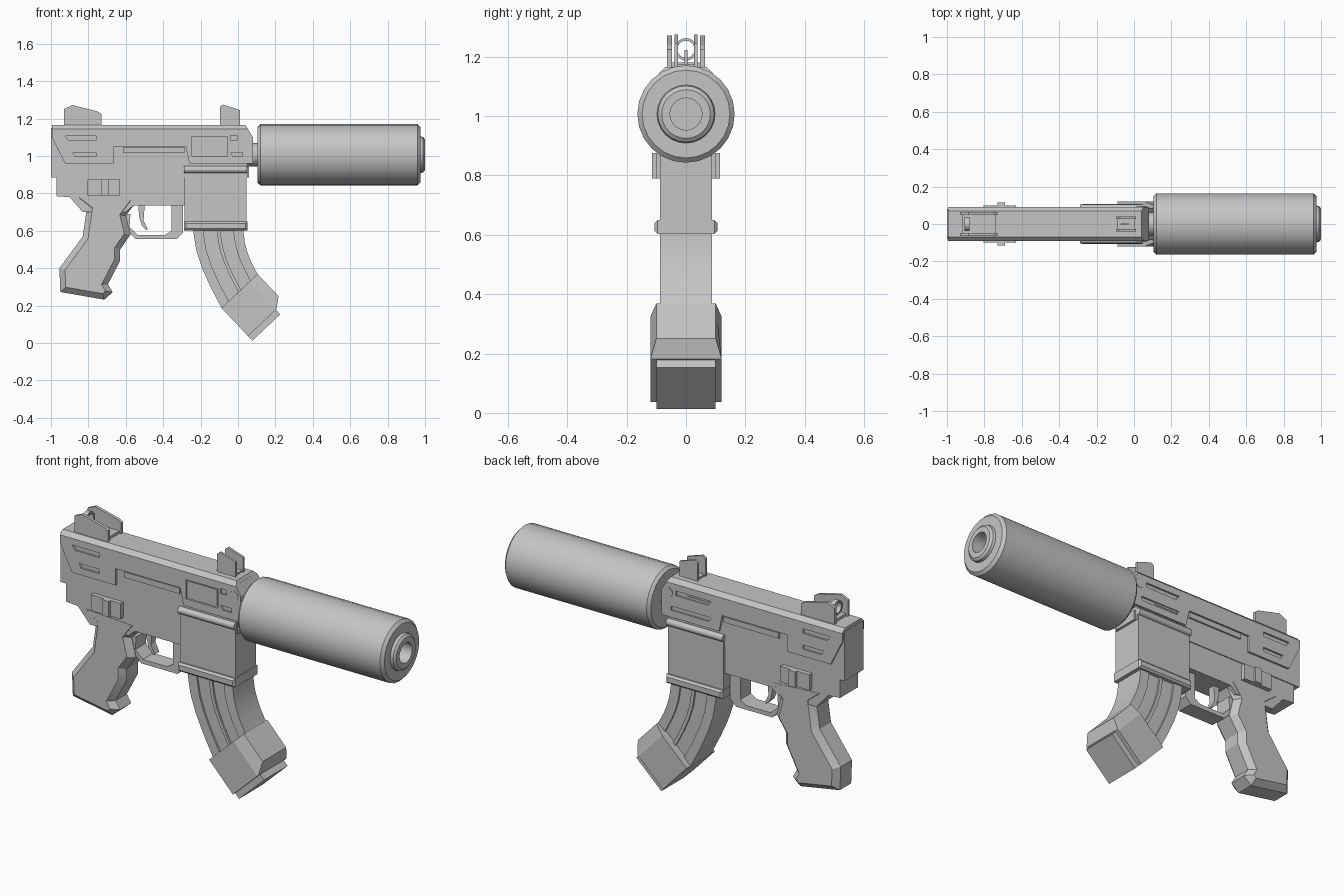
import bpy, bmesh, math
from mathutils import Vector, Matrix

if "Cube" in bpy.data.objects:
    bpy.data.objects.remove(bpy.data.objects["Cube"])

grey = bpy.data.materials.new("metal_grey")
grey.use_nodes = True
colour = (0.56, 0.56, 0.56, 1)
grey.diffuse_color = colour
grey.node_tree.nodes["Principled BSDF"].inputs["Base Color"].default_value = colour


def finish(name, bm, smooth=None):
    bmesh.ops.recalc_face_normals(bm, faces=bm.faces)
    me = bpy.data.meshes.new(name)
    bm.to_mesh(me)
    bm.free()
    me.materials.append(grey)
    ob = bpy.data.objects.new(name, me)
    bpy.context.collection.objects.link(ob)
    if smooth:
        bpy.ops.object.select_all(action='DESELECT')
        ob.select_set(True)
        bpy.context.view_layer.objects.active = ob
        bpy.ops.object.shade_smooth_by_angle(angle=math.radians(smooth))
    return ob


def add_prism(bm, pts, y0, y1):
    """Extrude an (x, z) outline from y0 to y1."""
    f = bm.faces.new([bm.verts.new((x, y0, z)) for x, z in pts])
    new = bmesh.ops.extrude_face_region(bm, geom=[f])["geom"]
    bmesh.ops.translate(bm, vec=(0, y1 - y0, 0),
                        verts=[v for v in new if isinstance(v, bmesh.types.BMVert)])


def prism(name, pts, half, chamfer=0, where=lambda m: True, smooth=None):
    bm = bmesh.new()
    add_prism(bm, pts, -half, half)
    if chamfer:
        rim = [e for e in bm.edges
               if abs(e.verts[0].co.y - e.verts[1].co.y) < 1e-5
               and where((e.verts[0].co + e.verts[1].co) / 2)]
        bmesh.ops.bevel(bm, geom=rim, offset=chamfer, segments=1, affect='EDGES')
    return finish(name, bm, smooth)


def pair(name, pts, inner, outer):
    """The same outline on both sides of the model."""
    bm = bmesh.new()
    add_prism(bm, pts, inner, outer)
    add_prism(bm, pts, -outer, -inner)
    return finish(name, bm)


def rect(x0, x1, z0, z1):
    return [(x0, z0), (x1, z0), (x1, z1), (x0, z1)]


def lathe(name, profile, z, sides):
    """Spin an (x, radius) profile about the barrel axis."""
    bm = bmesh.new()
    verts = [bm.verts.new((x, 0, z + r)) for x, r in profile]
    edges = [bm.edges.new(p) for p in zip(verts, verts[1:])]
    bmesh.ops.spin(bm, geom=verts + edges, cent=(0, 0, z), axis=(1, 0, 0),
                   angle=math.tau, steps=sides, use_duplicate=False)
    bmesh.ops.remove_doubles(bm, verts=bm.verts, dist=1e-4)
    return finish(name, bm, 32)


def rod(name, centre, radius, depth, axis, sides=16):
    bm = bmesh.new()
    turn = Vector((0, 0, 1)).rotation_difference(Vector(axis)).to_matrix().to_4x4()
    bmesh.ops.create_cone(bm, cap_ends=True, segments=sides, radius1=radius,
                          radius2=radius, depth=depth,
                          matrix=Matrix.Translation(centre) @ turn)
    return finish(name, bm, 40)


# Suppressor and barrel
AXIS = 1.007
lathe("suppressor", [(.105, 0), (.105, .15), (.12, .164), (.96, .164), (.975, .148),
                     (.975, .098), (.99, .095), (1, .082), (1, .054), (.92, .054),
                     (.92, 0)], AXIS, 24)
rod("barrel", (.08, 0, AXIS), .062, .1, (1, 0, 0))

# Receiver
upper = prism("upper_receiver",
              [(-.995, 1.166), (.04, 1.166), (.08, 1.1), (.08, .96), (-.26, .96),
               (-.28, 1.05), (-.665, 1.05), (-.665, .96), (-.925, .96), (-.995, 1.1)],
              .092, .022, lambda m: m.z > 1.16)
prism("receiver_core", [(-1, 1.15), (.05, 1.15), (.05, .885), (-1, .885)], .081)
prism("lower_receiver",
      [(-.97, .9), (.04, .9), (.04, .735), (-.56, .735), (-.6, .70), (-.83, .70),
       (-.9, .78), (-.97, .785)], .076)

# Slots cut in the receiver sides
slots = bmesh.new()
DEEP, OUT = .082, .12


def slot(x0, x1, z0, z1, slant=0, sides=(-1, 1)):
    pts = [(x0 + slant, z0), (x1, z0), (x1, z1), (x0, z1)]
    for s in sides:
        add_prism(slots, pts, s * DEEP, s * OUT)


slot(-.925, -.76, 1.083, 1.108, .02)
slot(-.885, -.76, .997, 1.02, .015)
slot(-.245, -.055, 1, 1.103, 0, (-1,))
slot(-.04, -.005, 1.083, 1.11, 0, (-1,))
slot(-.04, .025, .997, 1.02, .015, (-1,))
slot(-.215, -.005, 1.083, 1.108, .02, (1,))
slot(-.215, .025, .997, 1.02, .015, (1,))
cutter = finish("slot_cutter", slots)
cutter.hide_render = True
cutter.hide_viewport = True
cutter.display_type = 'WIRE'
cut = upper.modifiers.new("slots", 'BOOLEAN')
cut.operation = 'DIFFERENCE'
cut.solver = 'EXACT'
cut.object = cutter
prism("ejection_cover", rect(-.235, -.065, 1.01, 1.095), .086)
pair("side_rail", rect(-.615, -.285, 1.015, 1.045), .07, .09)
rod("front_pin", (.04, 0, 1.09), .026, .19, (0, 1, 0))

# Selector switches
for name, x0, x1 in (("selector_rear", -.805, -.725), ("selector_front", -.712, -.63)):
    pair(name, rect(x0, x1, .79, .875), .07, .1)
pair("selector_plate", rect(-.74, -.63, .795, .87), .07, .093)
pair("selector_tab", rect(-.73, -.69, .79, .875), .07, .114)

# Magazine well
prism("magazine_well", rect(-.285, .045, .62, .93), .0875)
prism("well_flange", rect(-.288, .05, .603, .65), .106, .01)
prism("well_front_step", rect(0, .058, .885, .94), .07)
for s, side in ((1, "left"), (-1, "right")):
    rod("well_ridge_" + side, (-.12, s * .086, .928), .019, .335, (1, 0, 0), 12)

# Curved magazine: thin core with raised ribs
BACK = [(-.241, .62), (-.238, .588), (-.222, .49), (-.19, .395), (-.147, .3), (-.088, .187)]
FRONT = [(.028, .62), (.03, .588), (.038, .53), (.052, .48), (.072, .43), (.104, .369)]


def mag_strip(name, a, b, half):
    def line(t):
        return [Vector(p).lerp(Vector(q), t).to_tuple() for p, q in zip(BACK, FRONT)]
    return prism(name, line(a) + line(b)[::-1], half, smooth=25)


mag_strip("magazine_core", .01, .99, .077)
for name, a, b in (("back", 0, .2), ("middle", .47, .54), ("front", .8, 1)):
    mag_strip("magazine_rib_" + name, a, b, .0868)


# Magazine foot, square to the end of the magazine
def foot(*uv):
    return [(-.088 + .727 * u + .687 * v, .187 + .687 * u - .727 * v) for u, v in uv]


prism("magazine_foot", foot((0, 0), (.2, 0), (.2, .206), (0, .206)), .12)
nose = prism("magazine_foot_nose",
             foot((.2, 0), (.265, 0), (.265, .163), (.21, .206), (.2, .206)), .12)
for v in nose.data.vertices:
    if .727 * (v.co.x + .088) + .687 * (v.co.z - .187) > .25:
        v.co.y *= .1 / .12
prism("magazine_floor_plate", foot((0, .2), (.205, .2), (.205, .24), (0, .24)), .1)

# Grip
prism("grip",
      [(-.9, .78), (-.81, .71), (-.83, .57), (-.955, .4), (-.95, .273), (-.715, .232),
       (-.67, .272), (-.695, .315), (-.63, .44), (-.63, .5), (-.575, .58), (-.6, .68),
       (-.54, .76)], .078, .03, lambda m: m.z < .75, 20)

# Trigger and guard
prism("trigger_guard",
      [(-.6, .61), (-.545, .555), (-.33, .555), (-.295, .588), (-.295, .75), (-.355, .75),
       (-.355, .6), (-.39, .578), (-.535, .578), (-.58, .62), (-.575, .69), (-.6, .69)], .045)
prism("trigger",
      [(-.532, .75), (-.53, .68), (-.515, .63), (-.49, .603), (-.483, .61),
       (-.505, .655), (-.498, .75)], .02)

# Sights
pair("rear_sight_wings", [(-.93, 1.15), (-.73, 1.15), (-.73, 1.225), (-.75, 1.238),
                          (-.885, 1.272), (-.93, 1.252)], .048, .064)
prism("rear_sight_base", rect(-.92, -.74, 1.15, 1.18), .055)
lathe("rear_sight_ring", [(-.905, .029), (-.905, .038), (-.88, .038), (-.88, .029),
                          (-.905, .029)], 1.225, 20)
pair("front_sight_wings", [(-.097, 1.15), (.012, 1.15), (.012, 1.245), (-.08, 1.275),
                           (-.097, 1.262)], .027, .039)
prism("front_sight_base", rect(-.09, .005, 1.15, 1.175), .035)
prism("front_sight_post", rect(-.07, -.03, 1.16, 1.222), .005)
